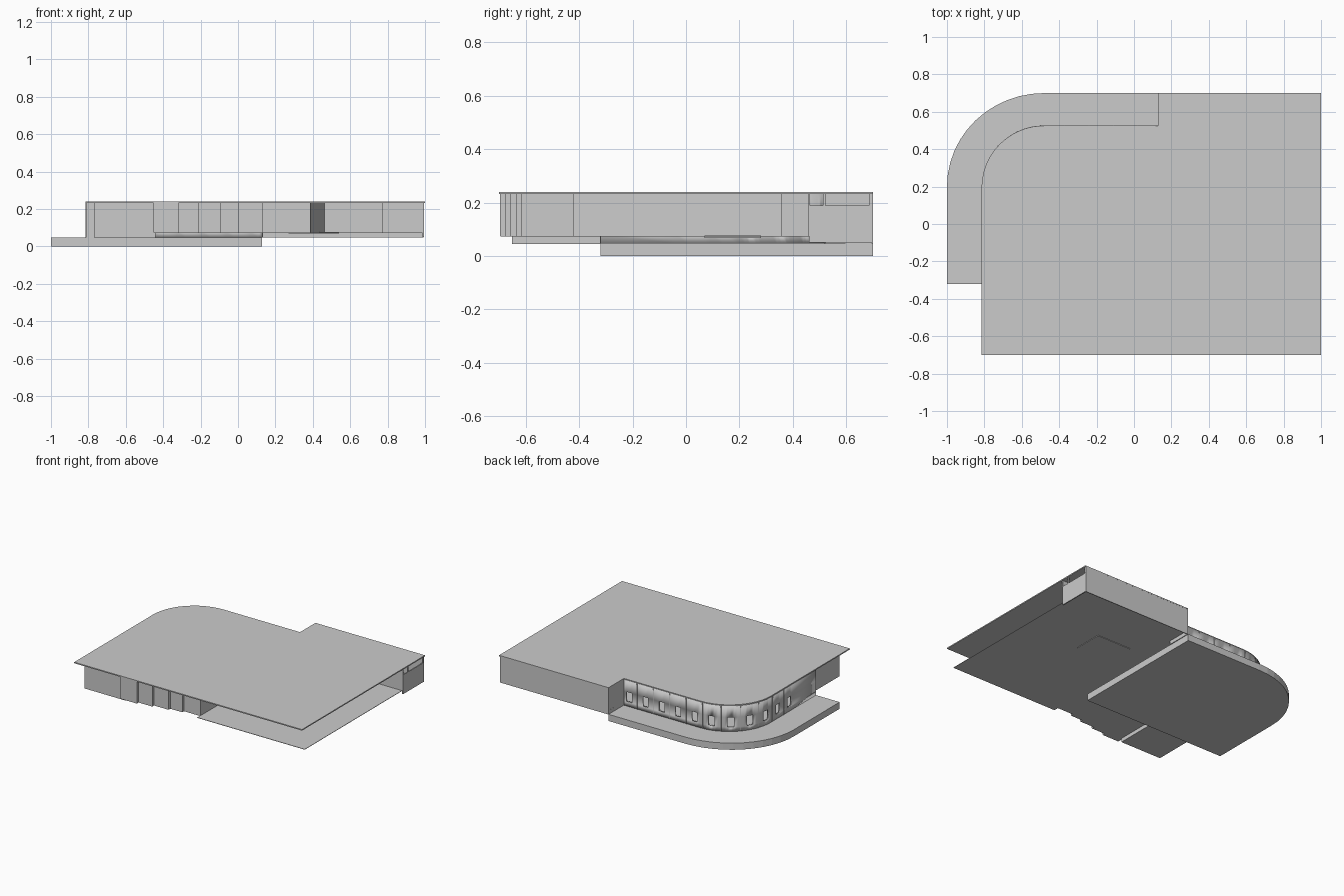
import bpy, bmesh, math

if "Cube" in bpy.data.objects:
    bpy.data.objects.remove(bpy.data.objects["Cube"])

ROOF_Z, FLOOR_Z, BASE_Z = 0.232, 0.075, 0.048


def finish(name, bm, thickness=0):
    mesh = bpy.data.meshes.new(name)
    bm.to_mesh(mesh)
    bm.free()
    ob = bpy.data.objects.new(name, mesh)
    bpy.context.collection.objects.link(ob)
    if thickness:
        mod = ob.modifiers.new("thickness", 'SOLIDIFY')
        mod.thickness = thickness
        mod.offset = 0
    return ob


def slab(name, outline, z0, z1):
    """Extruded flat outline."""
    bm = bmesh.new()
    face = bm.faces.new([bm.verts.new((x, y, z0)) for x, y in outline])
    ext = bmesh.ops.extrude_face_region(bm, geom=[face])
    bmesh.ops.translate(bm, vec=(0, 0, z1 - z0),
                        verts=[v for v in ext["geom"] if isinstance(v, bmesh.types.BMVert)])
    bmesh.ops.recalc_face_normals(bm, faces=bm.faces)
    return finish(name, bm)


def quad(bm, a, b, z0, z1):
    bm.faces.new([bm.verts.new((*p, z)) for p, z in ((a, z0), (b, z0), (b, z1), (a, z1))])


def wall(name, path, z0, z1=ROOF_Z + 0.002, thickness=0.008):
    """Thin wall following an open path."""
    bm = bmesh.new()
    for a, b in zip(path, path[1:]):
        quad(bm, a, b, z0, z1)
    bmesh.ops.remove_doubles(bm, verts=bm.verts, dist=1e-5)
    return finish(name, bm, thickness)


def arc(cx, cy, rx, ry, n):
    """Quarter turn from the back (+y) to the left (-x)."""
    return [(cx - rx * math.sin(i / n * math.pi / 2), cy + ry * math.cos(i / n * math.pi / 2))
            for i in range(n + 1)]


# Raised base with one rounded corner
slab("base_plinth", [(0.127, -0.32), (0.127, 0.7)] + arc(-0.48, 0.2, 0.52, 0.5, 12) + [(-1, -0.32)],
     0, BASE_Z)

# Roof
CURVE = arc(-0.48, 0.195, 0.335, 0.33, 12)
slab("roof", [(-0.815, -0.7), (1, -0.7), (1, 0.7), (0.127, 0.7), (0.127, 0.525)] + CURVE,
     ROOF_Z, 0.24)

# Stepped front facade
steps = [(-0.45, -0.32, -0.695), (-0.32, -0.21, -0.675), (-0.21, -0.095, -0.655),
         (-0.095, 0.0, -0.635), (0.0, 0.13, -0.615)]
facade = [(x, y) for x0, x1, y in steps for x in (x0, x1)]
wall("stepped_facade", [(-0.45, -0.65)] + facade + [(0.13, -0.42)], FLOOR_Z, thickness=0.004)

# Main floor sheet and lower front-left room
floor = facade + [(0.13, -0.65), (0.987, -0.65), (0.987, 0.69), (0.127, 0.69), (0.127, 0.522)]
floor += arc(-0.48, 0.195, 0.332, 0.327, 12) + [(-0.812, -0.32), (-0.45, -0.32)]
slab("main_floor", floor, FLOOR_Z - 0.003, FLOOR_Z)
slab("corner_room_floor", [(-0.765, -0.65), (-0.44, -0.65), (-0.44, -0.32), (-0.765, -0.32)],
     0.045, 0.049)
wall("corner_room_walls", [(-0.812, -0.32), (-0.765, -0.32), (-0.765, -0.65), (-0.445, -0.65)],
     0.045, thickness=0.004)
wall("corner_room_step", [(-0.442, -0.65), (-0.442, -0.32)], 0.045, FLOOR_Z, 0.004)

# Covered porch walls
wall("porch_walls", [(0.13, -0.42), (0.385, -0.42), (0.46, 0.36), (0.77, 0.36), (0.77, 0.46),
                     (0.99, 0.46)], FLOOR_Z)
slab("porch_mat", [(0.27, 0.07), (0.54, 0.07), (0.54, 0.28), (0.27, 0.28)], 0.068, FLOOR_Z + 0.001)

# Back wing walls
wall("back_wing_wall", [(0.993, 0.697), (0.13, 0.697), (0.13, 0.522)], 0.046, thickness=0.006)
wall("right_end_wall", [(0.99, 0.46), (0.99, 0.695)], 0.05, 0.188)
for y0, y1 in ((0.458, 0.465), (0.513, 0.523), (0.685, 0.697)):
    wall("end_window_post", [(0.99, y0), (0.99, y1)], 0.188)

# Curved rear wall with a row of window openings
STRAIGHT, R = 0.61, 0.333
TURN = R * math.pi / 2
LENGTH = STRAIGHT + TURN + 0.195 + 0.32


def along(s, out=0.0):
    """Point at distance s along the curved wall, pushed outwards."""
    if s < STRAIGHT:
        return (0.13 - s, 0.195 + R - 0.006 + out)
    if s < STRAIGHT + TURN:
        a, r = (s - STRAIGHT) / R, R - 0.006 + out
        return (-0.48 - r * math.sin(a), 0.195 + r * math.cos(a))
    return (-0.48 - R + 0.006 - out, 0.195 - (s - STRAIGHT - TURN))


windows = [0.045 + 0.13 * k for k in range(11)]
stops = {0.0, LENGTH} | {STRAIGHT + TURN * i / 12 for i in range(13)}
stops |= {w + d for w in windows for d in (-0.022, 0.022)}
stops = sorted(stops)
bm = bmesh.new()
for a, b in zip(stops, stops[1:]):
    if b - a < 1e-4:
        continue
    opening = any(abs((a + b) / 2 - w) < 0.022 for w in windows)
    for z0, z1 in ((BASE_Z - 0.002, 0.08), (0.08, 0.15), (0.15, ROOF_Z + 0.002)):
        if not (opening and z0 == 0.08):
            quad(bm, along(a), along(b), z0, z1)
bmesh.ops.remove_doubles(bm, verts=bm.verts, dist=1e-5)
curved = finish("curved_window_wall", bm, 0.01)
bpy.context.view_layer.objects.active = curved
curved.select_set(True)
bpy.ops.object.shade_smooth_by_angle(angle=math.radians(30))

# Slim ribs between the windows
for w in windows[:-1]:
    s = w + 0.065
    wall("wall_rib", [along(s - 0.002, 0.006), along(s + 0.002, 0.006)], BASE_Z, thickness=0.004)
